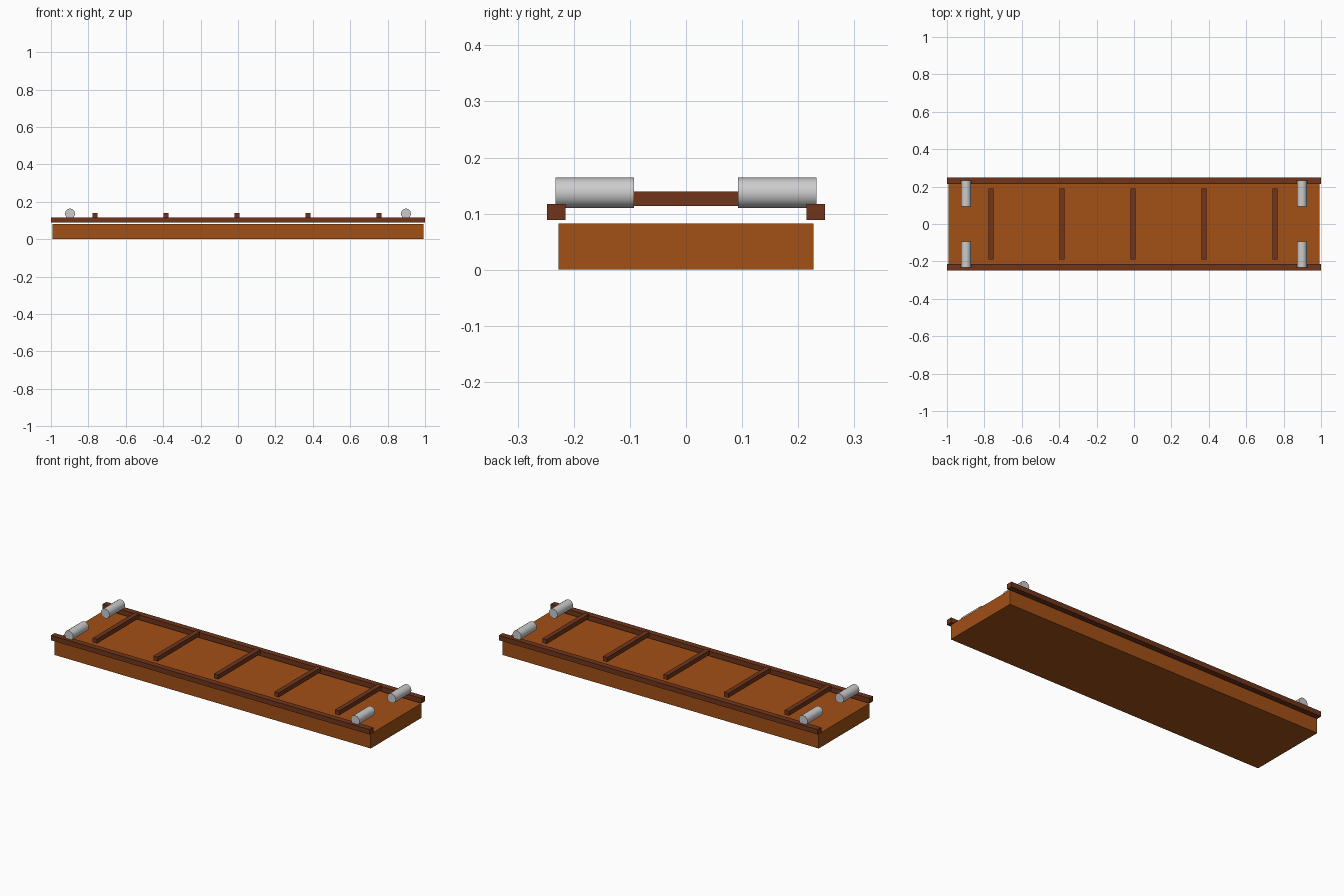
import bpy
import math

if "Cube" in bpy.data.objects:
    bpy.data.objects.remove(bpy.data.objects["Cube"])


def material(name, color):
    m = bpy.data.materials.new(name)
    m.diffuse_color = color
    m.use_nodes = True
    m.node_tree.nodes["Principled BSDF"].inputs["Base Color"].default_value = m.diffuse_color
    return m


orange_wood = material("orange_wood", (0.36, 0.08, 0.008, 1))
dark_wood = material("dark_wood", (0.16, 0.036, 0.011, 1))


def box(name, center, size, mat):
    bpy.ops.mesh.primitive_cube_add(size=1, location=center)
    ob = bpy.context.object
    ob.name = name
    ob.scale = size
    bpy.ops.object.transform_apply(location=False, rotation=False, scale=True)
    ob.data.materials.append(mat)
    return ob


# Main deck slab
box("deck", (0, 0, 0.041), (1.984, 0.455, 0.082), orange_wood)

# Long side rails, slightly above the deck
for side, label in ((-1, "front"), (1, "back")):
    box(f"{label}_rail", (0, side * 0.2315, 0.103), (2.0, 0.033, 0.028), dark_wood)

# Cross slats
for i in range(5):
    box(f"cross_slat_{i + 1}", (-0.765 + i * 0.38, 0, 0.1265),
        (0.027, 0.38, 0.025), dark_wood)

# Four metal rollers near the corners
for sx, xl in ((-1, "left"), (1, "right")):
    for sy, yl in ((-1, "front"), (1, "back")):
        bpy.ops.mesh.primitive_cylinder_add(
            vertices=16, radius=0.027, depth=0.14,
            location=(sx * 0.898, sy * 0.1625, 0.137),
            rotation=(math.pi / 2, 0, 0))
        roller = bpy.context.object
        roller.name = f"{xl}_{yl}_roller"
        bpy.ops.object.shade_smooth_by_angle(angle=math.radians(40))
